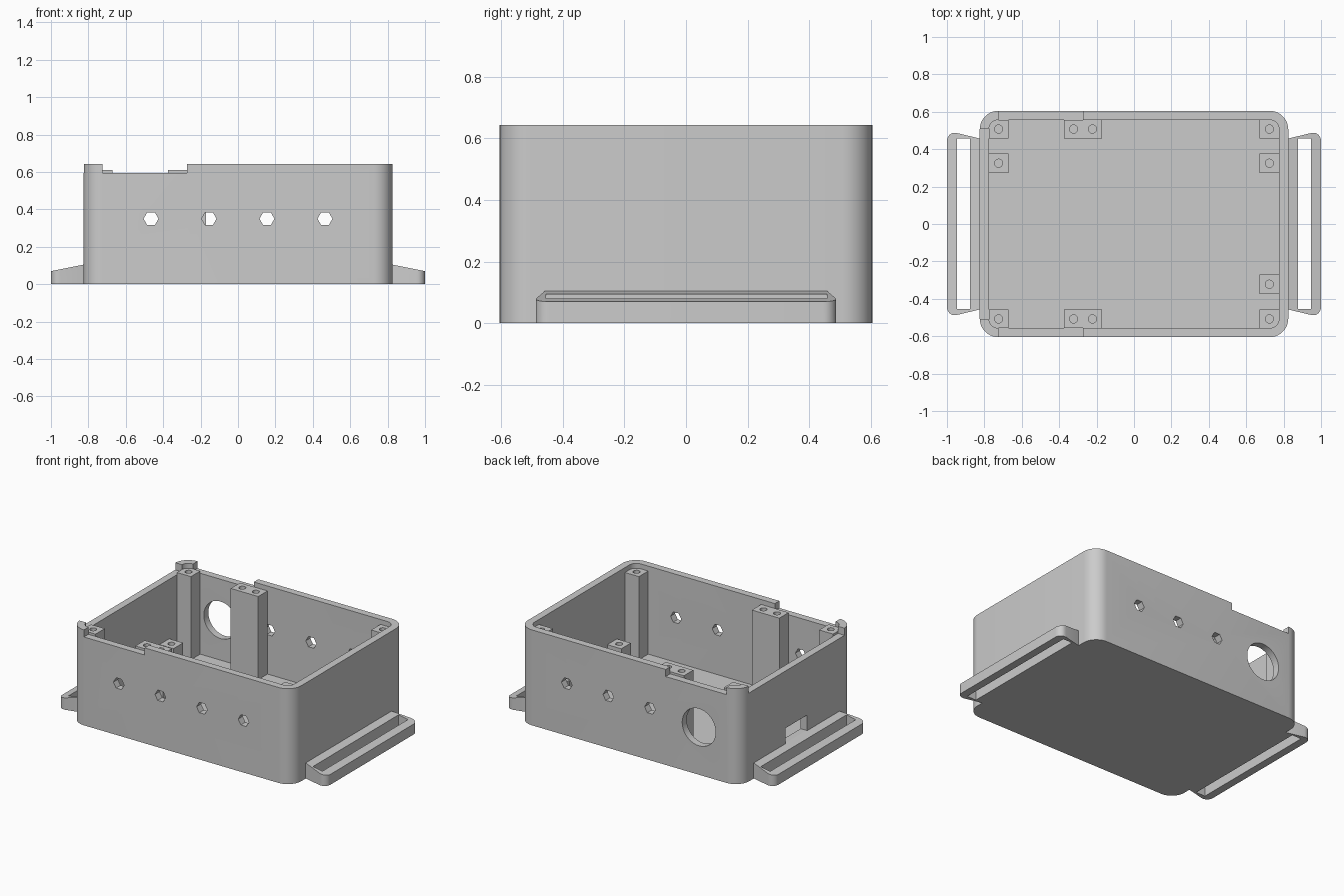
import bpy, bmesh, math

cube = bpy.data.objects.get("Cube")
if cube:
    bpy.data.objects.remove(cube, do_unlink=True)

# Single plastic colour
grey = bpy.data.materials.new("grey_plastic")
grey.use_nodes = True
grey.diffuse_color = (0.6, 0.6, 0.6, 1)
grey.node_tree.nodes["Principled BSDF"].inputs["Base Color"].default_value = (0.6, 0.6, 0.6, 1)


def circle(n, r, cx=0, cy=0):
    return [(cx + r * math.cos(2 * math.pi * i / n), cy + r * math.sin(2 * math.pi * i / n))
            for i in range(n)]


def rect(x0, x1, y0, y1):
    return [(x0, y0), (x1, y0), (x1, y1), (x0, y1)]


def rounded_rect(hx, hy, r, steps=10):
    pts = []
    for k, (sx, sy) in enumerate([(1, 1), (-1, 1), (-1, -1), (1, -1)]):
        for i in range(steps + 1):
            a = math.pi / 2 * (k + i / steps)
            pts.append((sx * (hx - r) + r * math.cos(a), sy * (hy - r) + r * math.sin(a)))
    return pts


def prism(name, pts, low, high, along_y=False, top=None):
    """Extrude a profile along z (or y); top(x) may slope the upper cap."""
    bm = bmesh.new()

    def place(u, v, w):
        return bm.verts.new((u, w, v) if along_y else (u, v, w))
    lower = [place(u, v, low) for u, v in pts]
    upper = [place(u, v, top(u) if top else high) for u, v in pts]
    bm.faces.new(lower)
    bm.faces.new(upper)
    for i in range(len(pts)):
        j = (i + 1) % len(pts)
        bm.faces.new((lower[i], lower[j], upper[j], upper[i]))
    bmesh.ops.recalc_face_normals(bm, faces=bm.faces)
    mesh = bpy.data.meshes.new(name)
    bm.to_mesh(mesh)
    bm.free()
    mesh.materials.append(grey)
    obj = bpy.data.objects.new(name, mesh)
    bpy.context.collection.objects.link(obj)
    return obj


def activate(obj):
    bpy.ops.object.select_all(action='DESELECT')
    obj.select_set(True)
    bpy.context.view_layer.objects.active = obj


def cut(obj, pts, low, high, along_y=False):
    cutter = prism("cutter", pts, low, high, along_y)
    cutter.hide_render = True
    mod = obj.modifiers.new("cut", 'BOOLEAN')
    mod.operation = 'DIFFERENCE'
    mod.solver = 'EXACT'
    mod.object = cutter
    activate(obj)
    bpy.ops.object.modifier_apply(modifier=mod.name)
    bpy.data.objects.remove(cutter, do_unlink=True)


def smooth(obj):
    activate(obj)
    bpy.ops.object.shade_smooth_by_angle(angle=math.radians(30))


HX, HY, TOP, RIM = 0.825, 0.605, 0.643, 0.595
IX, IY, FLOOR = 0.776, 0.557, 0.05

# Hollow box with lowered rim on the right-hand end
body = prism("box_body", rounded_rect(HX, HY, 0.1), 0, TOP)
cut(body, rounded_rect(IX, IY, 0.052), FLOOR, 1)
cut(body, rect(-0.725, -0.272, -1, 1), RIM, 1)
cut(body, rect(-1, -0.7, -0.51, 0.51), RIM, 1)

# Hexagonal side holes, large cable hole and end port
for x in (-0.465, -0.155, 0.155, 0.465):
    cut(body, circle(6, 0.04, x, 0.35), -0.7, -0.5, True)
    if x > -0.4:
        cut(body, circle(6, 0.04, x, 0.35), 0.5, 0.7, True)
cut(body, circle(40, 0.125, -0.52, 0.32), 0.5, 0.7, True)
cut(body, rect(-0.9, -0.7, -0.112, 0.118), 0.105, 0.21)
smooth(body)


def post(name, x0, x1, y0, y1, height, holes):
    obj = prism(name, rect(x0, x1, y0, y1), FLOOR, height)
    for hx in holes:
        cut(obj, circle(16, 0.022, hx, (y0 + y1) / 2), height - 0.1, height + 0.1)
    smooth(obj)


# Tall lid posts: four corners and a double one on each long side
for sy, side in ((-1, "front"), (1, "back")):
    y0, y1 = sorted((sy * 0.458, sy * IY))
    post(side + "_centre_post", -0.375, -0.17, y0, y1, 0.61, (-0.323, -0.222))
    for sx, end in ((-1, "right"), (1, "left")):
        x0, x1 = sorted((sx * 0.672, sx * IX))
        post(f"{side}_{end}_corner_post", x0, x1, y0, y1, 0.61, (sx * 0.724,))

# Low board standoffs
for sx, y, name in ((-1, 0.325, "back_right"), (1, 0.325, "back_left"), (1, -0.322, "front_left")):
    x0, x1 = sorted((sx * 0.672, sx * IX))
    post(name + "_standoff", x0, x1, y - 0.051, y + 0.051, 0.195, (sx * 0.724,))

# Slotted strap loops with sloping tops at both ends
half = [(0.82, 0.456), (0.95, 0.487)]
half += [(0.957 + 0.043 * math.sin(a), 0.445 + 0.043 * math.cos(a))
         for a in (math.pi / 2 * i / 8 for i in range(1, 9))]
outline = half + [(x, -y) for x, y in reversed(half)]
for sx, end in ((-1, "right"), (1, "left")):
    loop = prism(end + "_strap_loop", [(sx * x, y) for x, y in outline], 0, 0,
                 top=lambda x: 0.105 - (abs(x) - HX) * 0.2)
    a, b = sorted((sx * 0.878, sx * 0.947))
    cut(loop, rect(a, b, -0.455, 0.457), -0.1, 0.3)
    smooth(loop)
